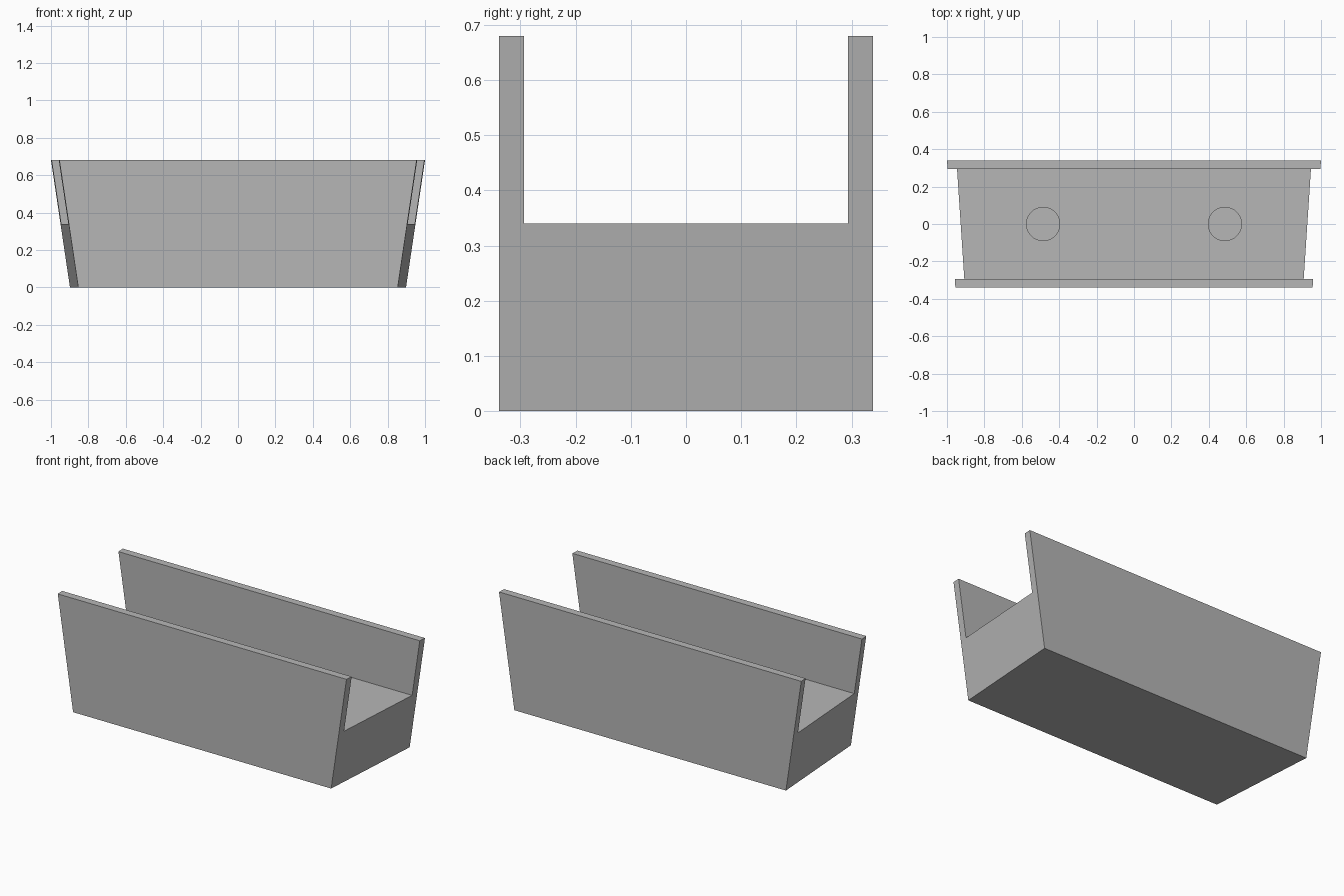
import bpy, bmesh

if "Cube" in bpy.data.objects:
    bpy.data.objects.remove(bpy.data.objects["Cube"])

grey = bpy.data.materials.new("warm_grey")
grey.diffuse_color = (0.47, 0.47, 0.47, 1)
grey.use_nodes = True
grey.node_tree.nodes["Principled BSDF"].inputs["Base Color"].default_value = grey.diffuse_color

DEPTH, HEIGHT, FLOOR, INNER = 0.339, 0.68, 0.34, 0.294


def half_width(y, z):
    # ends splay outward towards the top and the back
    return 0.876 + 0.066 * y + 0.149 * z


# Trough: U-shaped profile stretched between the two slanted ends
profile = [(-DEPTH, 0), (DEPTH, 0), (DEPTH, HEIGHT), (INNER, HEIGHT),
           (INNER, FLOOR), (-INNER, FLOOR), (-INNER, HEIGHT), (-DEPTH, HEIGHT)]
bm = bmesh.new()
left, right = ([bm.verts.new((s * half_width(y, z), y, z)) for y, z in profile]
               for s in (-1, 1))
bm.faces.new(left)
bm.faces.new(right)
for i in range(len(profile)):
    j = (i + 1) % len(profile)
    bm.faces.new((left[i], left[j], right[j], right[i]))
bmesh.ops.recalc_face_normals(bm, faces=bm.faces)
mesh = bpy.data.meshes.new("trough")
bm.to_mesh(mesh)
bm.free()
mesh.materials.append(grey)
trough = bpy.data.objects.new("trough", mesh)
bpy.context.collection.objects.link(trough)

# Two round blind holes in the floor
for side, x in (("left", -0.486), ("right", 0.486)):
    bpy.ops.mesh.primitive_cylinder_add(vertices=64, radius=0.089, depth=0.3,
                                        location=(x, 0, 0.17 + 0.15))
    cutter = bpy.context.object
    cutter.name = side + "_hole_cutter"
    cutter.data.materials.append(grey)
    cutter.hide_render = True
    cutter.hide_set(True)
    cut = trough.modifiers.new(side + "_hole", 'BOOLEAN')
    cut.operation = 'DIFFERENCE'
    cut.solver = 'EXACT'
    cut.object = cutter
